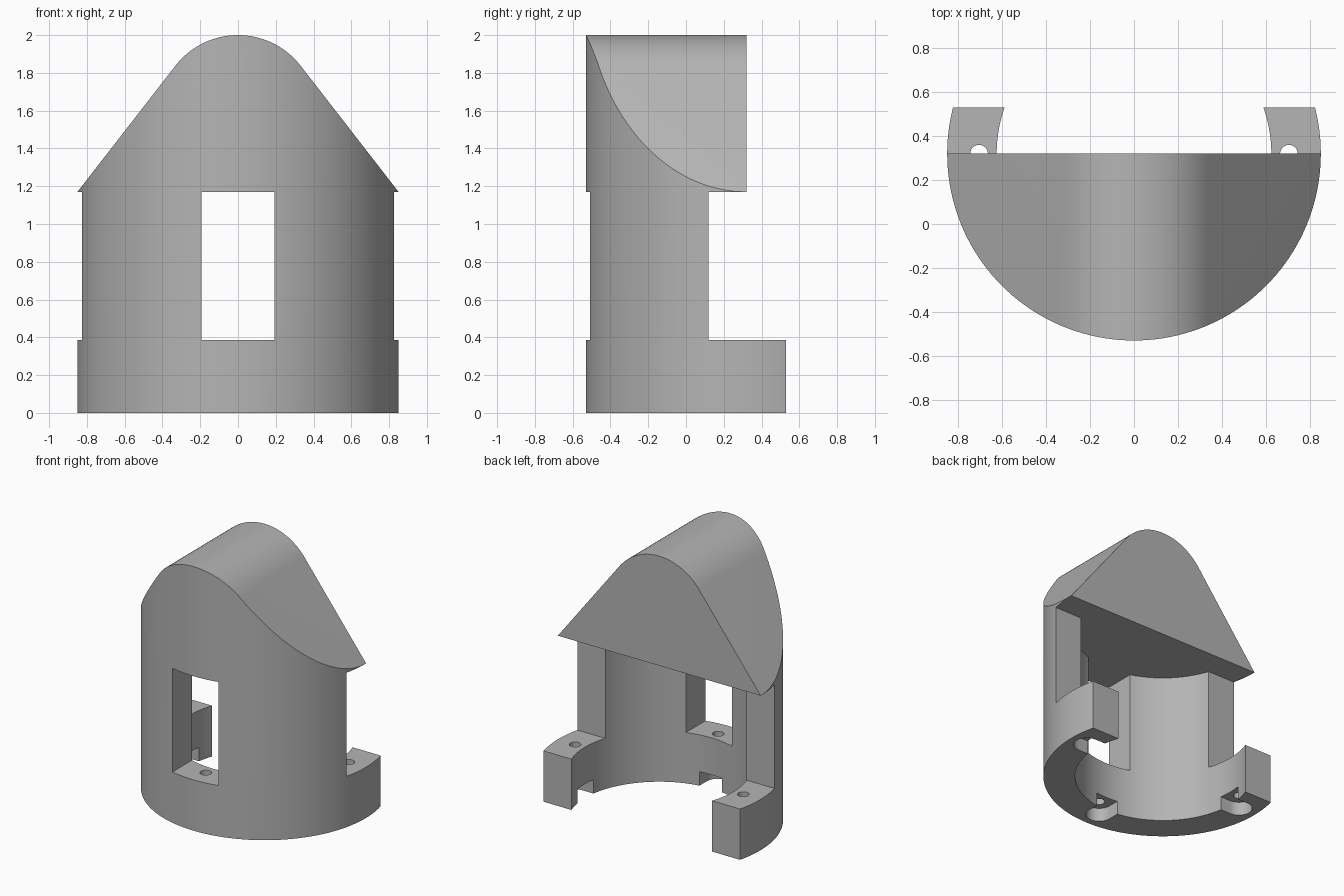
import bpy, bmesh
from math import sin, cos, pi, atan2, acos, hypot
from mathutils import Matrix

R_OUT, R_IN, CY = 0.85, 0.625, 0.32      # wall radii and centre of the round plan
SILL, EAVE, TOP = 0.385, 1.17, 2.0       # main heights
BACK, R_RIDGE = 0.53, 0.42

if "Cube" in bpy.data.objects:
    bpy.data.objects.remove(bpy.data.objects["Cube"], do_unlink=True)

grey = bpy.data.materials.new("plain grey")
grey.use_nodes = True
grey.diffuse_color = (0.46, 0.46, 0.46, 1)
grey.node_tree.nodes["Principled BSDF"].inputs["Base Color"].default_value = grey.diffuse_color


def finish(name, bm):
    bmesh.ops.recalc_face_normals(bm, faces=bm.faces)
    mesh = bpy.data.meshes.new(name)
    bm.to_mesh(mesh)
    bm.free()
    obj = bpy.data.objects.new(name, mesh)
    bpy.context.collection.objects.link(obj)
    mesh.materials.append(grey)
    return obj


def extrude(name, points, vector):
    bm = bmesh.new()
    face = bm.faces.new([bm.verts.new(p) for p in points])
    new = bmesh.ops.extrude_face_region(bm, geom=[face])["geom"]
    bmesh.ops.translate(bm, vec=vector, verts=[v for v in new if isinstance(v, bmesh.types.BMVert)])
    return finish(name, bm)


def cylinder(name, x, y, r, z0, z1, sides):
    pts = [(x + r * cos(2 * pi * i / sides), y + r * sin(2 * pi * i / sides), z0) for i in range(sides)]
    return extrude(name, pts, (0, 0, z1 - z0))


def box(name, x0, x1, y0, y1, z0, z1):
    return extrude(name, [(x0, y0, z0), (x1, y0, z0), (x1, y1, z0), (x0, y1, z0)], (0, 0, z1 - z0))


def cut(target, tool, operation="DIFFERENCE"):
    mod = target.modifiers.new(tool.name, "BOOLEAN")
    mod.operation, mod.solver, mod.object = operation, "EXACT", tool
    bpy.context.view_layer.objects.active = target
    bpy.ops.object.modifier_apply(modifier=mod.name)
    bpy.data.objects.remove(tool, do_unlink=True)


# Solid round tower
body = cylinder("tower_body", 0, CY, R_OUT, 0, TOP + 0.2, 160)

# Roof outline: rounded ridge with straight slopes tangent to it
zc = TOP - R_RIDGE
drop = zc - EAVE
tangent = acos(R_RIDGE / hypot(R_OUT, drop)) - atan2(drop, R_OUT)
steps = 40
outline = [(R_RIDGE * cos(a), zc + R_RIDGE * sin(a))
           for a in (tangent + (pi - 2 * tangent) * i / steps for i in range(steps + 1))]
x_far = 1.0
z_far = EAVE - (x_far - R_OUT) / (sin(tangent) / cos(tangent))
outline = [(x_far, -0.2), (x_far, z_far)] + outline + [(-x_far, z_far), (-x_far, -0.2)]
cut(body, extrude("roof_outline", [(x, -1, z) for x, z in outline], (0, 1 + BACK, 0)), "INTERSECT")

# Hollow interior, flat back of the roof, open back of the wall, window
cut(body, cylinder("bore", 0, CY, R_IN, -0.3, EAVE, 128))
cut(body, box("roof_back", -2, 2, CY, 2, 1.0, 3))
cut(body, box("wall_back", -2, 2, 0.12, 2, SILL, EAVE))
cut(body, box("window", -0.193, 0.193, -1, 0, SILL, EAVE))

# Three screw holes with round-ended slots underneath, opening inward
R_SCREW, SLOT, SLOT_H = 0.705, 0.095, 0.105
for turn in (-pi / 2, 0, pi):
    place = Matrix.Translation((0, CY, 0)) @ Matrix.Rotation(turn, 4, "Z")
    hole = cylinder("screw_hole", R_SCREW, 0, 0.04, -0.2, SILL + 0.1, 32)
    arc = [(R_SCREW + SLOT * cos(a), SLOT * sin(a), -0.2)
           for a in (-pi / 2 + pi * i / 24 for i in range(25))]
    slot = extrude("nut_slot", [(0.4, -SLOT, -0.2)] + arc + [(0.4, SLOT, -0.2)], (0, 0, 0.2 + SLOT_H))
    for tool in (hole, slot):
        tool.data.transform(place)
        cut(body, tool)

# Smooth curved walls, sharp edges
bpy.ops.object.select_all(action="DESELECT")
body.select_set(True)
bpy.context.view_layer.objects.active = body
bpy.ops.object.shade_smooth_by_angle(angle=pi / 9)
